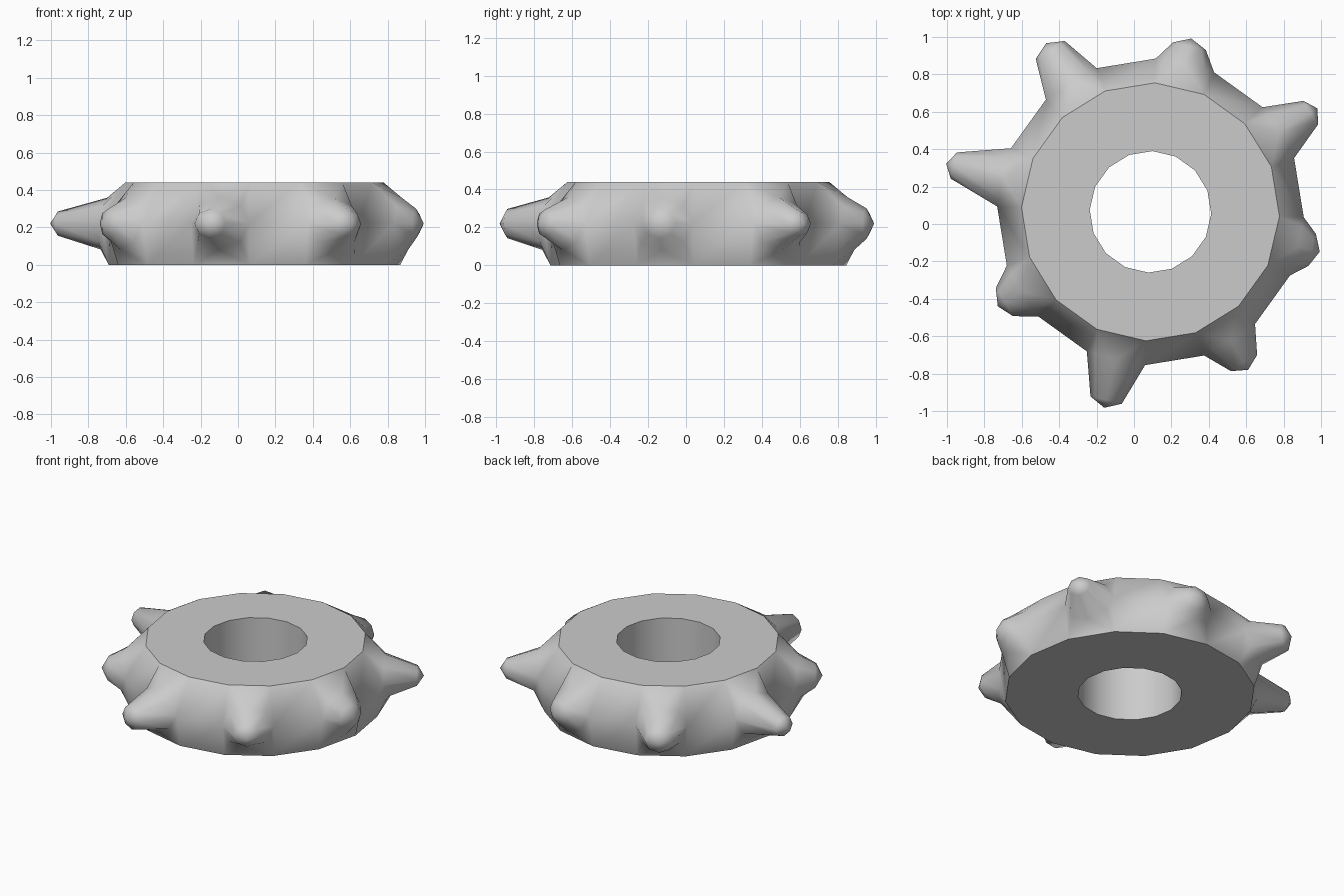
import bpy, bmesh
from math import sin, cos, radians, pi

cube = bpy.data.objects.get("Cube")
if cube:
    bpy.data.objects.remove(cube)

CX, CY = 0.088, 0.065          # ring axis
HEIGHT, MID = 0.44, 0.22
STEP = 22.5                    # sixteen-sided ring
START = -24.5
# tip radius and half width of each spike, anticlockwise
SPIKES = [(0.93, 0.088), (1.05, 0.074), (0.952, 0.09), (1.06, 0.091),
          (1.122, 0.072), (0.96, 0.088), (1.076, 0.086), (0.993, 0.082)]

grey = bpy.data.materials.new("plain grey")
grey.use_nodes = True
grey.diffuse_color = (0.6, 0.6, 0.6, 1)
grey.node_tree.nodes["Principled BSDF"].inputs["Base Color"].default_value = (0.6, 0.6, 0.6, 1)

bm = bmesh.new()


def polar(r, degrees, z, side=0.0):
    """Vertex at a radius and angle, shifted sideways along the tangent."""
    a = radians(degrees)
    return bm.verts.new((CX + r * cos(a) - side * sin(a),
                         CY + r * sin(a) + side * cos(a), z))


def ring(r, z):
    return [polar(r, START + STEP * i, z) for i in range(16)]


hole_low, hole_high = ring(0.325, 0), ring(0.325, HEIGHT)
low, middle, high = ring(0.78, 0), ring(0.82, MID), ring(0.69, HEIGHT)

# Flat top, flat underside and the wall of the hole
flat = []
for i in range(16):
    j = (i + 1) % 16
    flat.append(bm.faces.new((high[i], high[j], hole_high[j], hole_high[i])))
    flat.append(bm.faces.new((low[j], low[i], hole_low[i], hole_low[j])))
    bm.faces.new((hole_low[j], hole_low[i], hole_high[i], hole_high[j]))

# Rim: plain valleys alternate with spikes
for k, (reach, width) in enumerate(SPIKES):
    a, b = 2 * k, 2 * k + 1
    c = (b + 1) % 16
    bm.faces.new((low[b], low[c], middle[c], middle[b]))
    bm.faces.new((middle[b], middle[c], high[c], high[b]))

    # Rounded root of the spike, shared with the valleys at its two sides
    heading = START + STEP * (a + 0.5)
    root, tip = [], []
    for n in range(8):
        t = n * pi / 4
        if n == 0:
            root.append(middle[b])
        elif n == 4:
            root.append(middle[a])
        else:
            s = sin(t)
            r = 0.82 - 0.01 * max(s, 0) + 0.025 * max(-s, 0)
            root.append(polar(r, heading + STEP / 2 * cos(t), MID + 0.138 * s))
        tip.append(polar(reach - 0.042, heading, MID + 0.9 * width * sin(t),
                         width * cos(t)))

    # Rim skin above and below the root
    for n, corner in enumerate((high[b], high[b], high[a], high[a],
                                low[a], low[a], low[b], low[b])):
        bm.faces.new((corner, root[(n + 1) % 8], root[n]))
    bm.faces.new((high[b], high[a], root[2]))
    bm.faces.new((low[a], low[b], root[6]))

    # Tapered sides and blunt point
    apex = polar(reach, heading, MID)
    for n in range(8):
        m = (n + 1) % 8
        bm.faces.new((root[n], root[m], tip[m], tip[n]))
        bm.faces.new((tip[n], tip[m], apex))

bmesh.ops.recalc_face_normals(bm, faces=bm.faces)

# Smooth sides with crisp borders around both flat faces
flat = set(flat)
for f in bm.faces:
    f.smooth = f not in flat
for e in bm.edges:
    if sum(f in flat for f in e.link_faces) == 1:
        e.smooth = False

mesh = bpy.data.meshes.new("spiked_ring")
bm.to_mesh(mesh)
bm.free()
mesh.materials.append(grey)
obj = bpy.data.objects.new("spiked_ring", mesh)
bpy.context.collection.objects.link(obj)
